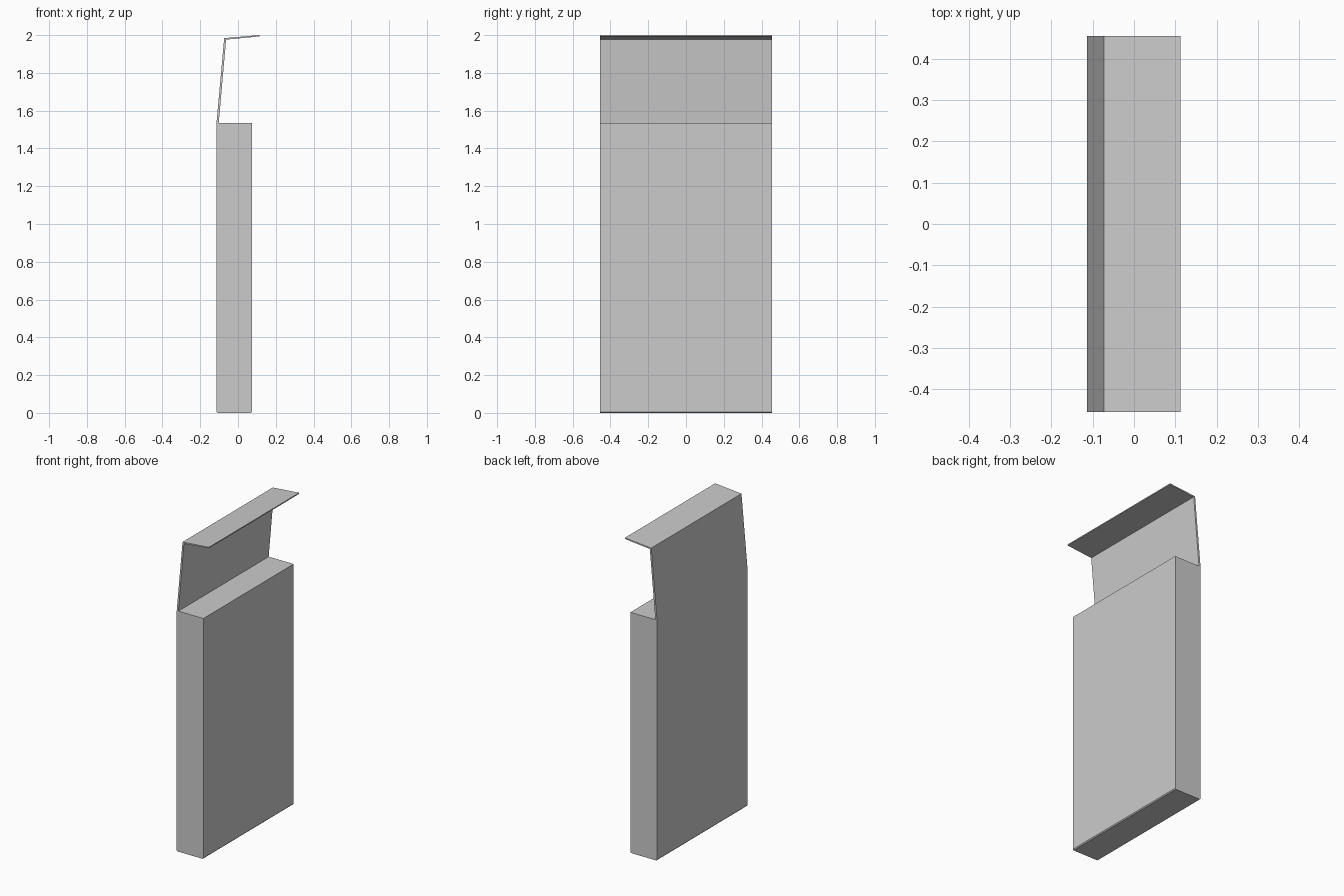
import bpy, bmesh

if "Cube" in bpy.data.objects:
    bpy.data.objects.remove(bpy.data.objects["Cube"])

HALF = 0.455  # half width along y


def extrude_profile(name, pts, half=HALF):
    """Extrude an x-z outline along y, centred on y = 0."""
    bm = bmesh.new()
    face = bm.faces.new([bm.verts.new((x, -half, z)) for x, z in pts])
    ext = bmesh.ops.extrude_face_region(bm, geom=[face])
    verts = [g for g in ext["geom"] if isinstance(g, bmesh.types.BMVert)]
    bmesh.ops.translate(bm, verts=verts, vec=(0, 2 * half, 0))
    bmesh.ops.recalc_face_normals(bm, faces=bm.faces)
    mesh = bpy.data.meshes.new(name)
    bm.to_mesh(mesh)
    bm.free()
    obj = bpy.data.objects.new(name, mesh)
    bpy.context.collection.objects.link(obj)
    return obj


# Carton body, with slightly chamfered bottom edges
extrude_profile("carton_body", [
    (-0.109, 0.0), (0.069, 0.0), (0.074, 0.006), (0.074, 1.535),
    (-0.114, 1.535), (-0.114, 0.006)])

# Raised lid panel, leaning forward from the rear hinge
extrude_profile("lid_back_panel", [
    (-0.114, 1.535), (-0.102, 1.535), (-0.063, 1.976), (-0.074, 1.975)])

# Top flap, square to the lid panel
extrude_profile("lid_top_flap", [
    (-0.074, 1.975), (0.113, 1.993), (0.113, 2.0), (-0.073, 1.984)])
